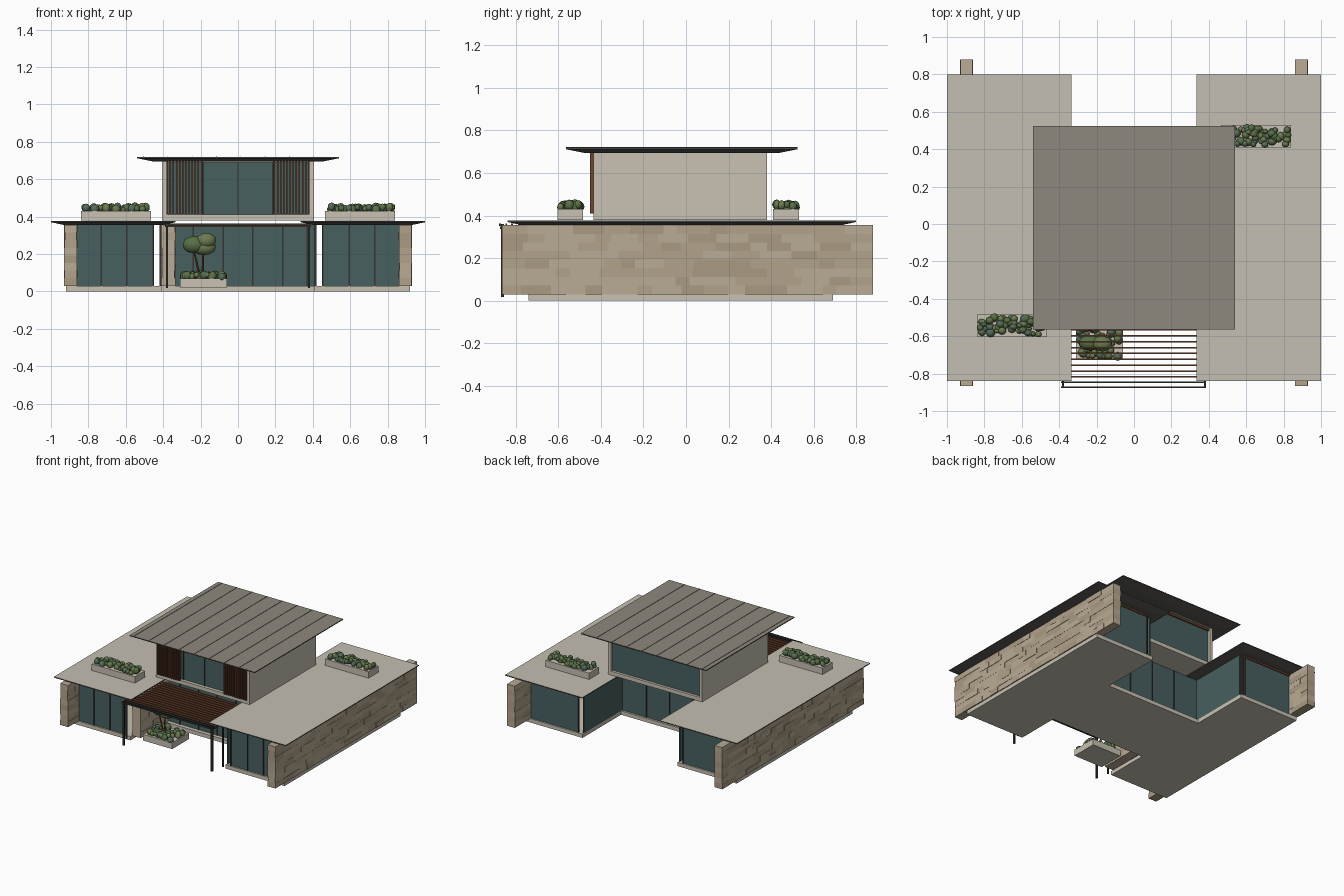
import bpy, bmesh, random
from mathutils import Matrix, Vector

if "Cube" in bpy.data.objects:
    bpy.data.objects.remove(bpy.data.objects["Cube"])

random.seed(4)


def mat(name, r, g, b):
    m = bpy.data.materials.new(name)
    m.diffuse_color = (r, g, b, 1)
    m.use_nodes = True
    m.node_tree.nodes["Principled BSDF"].inputs["Base Color"].default_value = m.diffuse_color
    return m


PLASTER = mat("plaster", .58, .54, .45)
GLASS = mat("glass", .065, .115, .115)
DARK = mat("dark_metal", .035, .035, .032)
WOOD = mat("wood", .15, .06, .028)
ROOF = mat("roof_grey", .27, .25, .205)
PALE = mat("roof_pale", .55, .52, .44)
SOFFIT = mat("soffit", .10, .095, .085)
STONES = [mat("stone_a", .45, .37, .26), mat("stone_b", .40, .33, .23), mat("stone_c", .49, .41, .30)]
GREENS = [mat("leaf_a", .10, .16, .06), mat("leaf_b", .15, .20, .08), mat("leaf_c", .09, .15, .10)]


def add_box(bm, x0, x1, y0, y1, z0, z1, mi=0):
    m = Matrix.Translation(((x0 + x1) / 2, (y0 + y1) / 2, (z0 + z1) / 2)) @ \
        Matrix.Diagonal((x1 - x0, y1 - y0, z1 - z0, 1))
    old = set(bm.faces)
    bmesh.ops.create_cube(bm, size=1, matrix=m)
    for f in bm.faces:
        if f not in old:
            f.material_index = mi


def finish(name, bm, mats, smooth=False):
    me = bpy.data.meshes.new(name)
    for f in bm.faces:
        f.smooth = smooth
    bm.normal_update()
    bm.to_mesh(me)
    bm.free()
    for m in mats:
        me.materials.append(m)
    ob = bpy.data.objects.new(name, me)
    bpy.context.collection.objects.link(ob)
    return ob


def boxes(name, material, *items):
    bm = bmesh.new()
    for b in items:
        add_box(bm, *b)
    return finish(name, bm, [material])


# Thin-edged roof: vertical lip over a soffit that slopes inward
def roof(name, x0, x1, y0, y1, z0, z1, inset, top):
    bm = bmesh.new()
    rings = []
    for d, z in ((inset, z0), (0, z1 - .007), (0, z1)):
        rings.append([bm.verts.new(p) for p in ((x0 + d, y0 + d, z), (x1 - d, y0 + d, z),
                                                (x1 - d, y1 - d, z), (x0 + d, y1 - d, z))])
    bm.faces.new(rings[0][::-1])
    for a, b in zip(rings, rings[1:]):
        for i in range(4):
            j = (i + 1) % 4
            bm.faces.new((a[i], a[j], b[j], b[i]))
    bm.faces.new(rings[2]).material_index = 1
    return finish(name, bm, [SOFFIT, top])


# Coursed stone wall of random-length blocks with slight relief
def stone_wall(name, x0, x1, y0, y1, z0, z1, rows=8):
    bm = bmesh.new()
    h = (z1 - z0) / rows
    for r in range(rows):
        y = y0
        while y < y1 - .001:
            e = y + random.uniform(.06, .17)
            if e > y1 - .05:
                e = y1
            d = random.uniform(0, .004)
            add_box(bm, x0 + d, x1 - d, y, e, z0 + r * h, z0 + (r + 1) * h, random.randrange(3))
            y = e
    return finish(name, bm, STONES)


def blob(bm, c, rx, ry, rz, mi):
    n = len(bm.faces)
    m = Matrix.Translation(c) @ Matrix.Diagonal((rx, ry, rz, 1))
    bmesh.ops.create_icosphere(bm, subdivisions=2, radius=1, matrix=m)
    bm.faces.ensure_lookup_table()
    for f in bm.faces[n:]:
        f.material_index = mi


# Planter trough with a hedge of small rounded shrubs
def planter(name, x0, x1, y0, y1, z0, z1, count):
    boxes(name + "_trough", PLASTER, (x0, x1, y0, y1, z0, z1))
    bm = bmesh.new()
    for i in range(count):
        r = random.uniform(.014, .024)
        c = Vector((random.uniform(x0 + .015, x1 - .015), random.uniform(y0 + .015, y1 - .015),
                    z1 + random.uniform(.004, .022)))
        blob(bm, c, r, r * random.uniform(.8, 1.1), r * random.uniform(1, 1.2), random.randrange(3))
    finish(name + "_shrubs", bm, GREENS, True)


# Two mirrored wings
for s, side in ((-1, "left"), (1, "right")):
    def X(a, b):
        return (s * a, s * b) if s > 0 else (s * b, s * a)
    boxes(side + "_wing_base", PLASTER, (*X(.41, .92), -.74, .69, 0, .03))
    stone_wall(side + "_outer_stone_wall", *X(.86, .93), -.865, .88, .03, .355)
    boxes(side + "_wing_glass", GLASS,
          (*X(.45, .86), -.73, -.72, .03, .357),
          (*X(.45, .86), .67, .68, .03, .357),
          (*X(.41, .418), .19, .67, .03, .357))
    bars = [(*X(x - .004, x + .004), y - .004, y + .004, .03, .357)
            for x in (.452, .595, .73) for y in (-.732,)]
    bars += [(*X(.448, .456), .674, .686, .03, .357)]
    boxes(side + "_wing_mullions", DARK, *bars)
    boxes(side + "_wing_back_header", WOOD, (*X(.45, .86), .68, .688, .342, .357))
    boxes(side + "_wing_corner_post", DARK, (*X(.41, .42), -.785, -.775, .03, .36))
    roof(side + "_wing_roof", *X(.335, 1), -.84, .80, .355, .377, .07, PALE)

# Inner courtyard walls: stone on the left, glass on the right
stone_wall("courtyard_stone_wall", -.41, -.335, -.72, -.34, .03, .355)
boxes("courtyard_side_glass", GLASS, (.41, .418, -.72, -.36, .03, .357))

# Central ground floor
boxes("centre_floor", PLASTER, (-.41, .41, -.40, .215, .0, .03))
boxes("centre_glass", GLASS, (-.335, .41, -.37, -.36, .03, .357), (-.41, .41, .19, .2, .03, .357))
boxes("centre_mullions", DARK,
      *[(x - .004, x + .004, -.376, -.366, .03, .357) for x in (-.24, -.08, .08, .24, .37)],
      *[(x - .004, x + .004, .196, .206, .03, .357) for x in (-.2, 0, .2)])

# Upper storey shell open at front and back
boxes("upper_shell", PLASTER, (-.405, .405, -.435, .38, .38, .41),
      (-.405, -.383, -.435, .38, .41, .70), (.383, .405, -.435, .38, .41, .70),
      (-.383, .383, -.435, .38, .690, .70))
boxes("upper_glass", GLASS, (-.383, .383, -.41, -.40, .41, .69), (-.383, .383, .35, .36, .41, .69))
boxes("upper_mullions", DARK,
      *[(x - .004, x + .004, -.416, -.408, .41, .69) for x in (-.185, 0, .185)])
boxes("upper_back_header", WOOD, (-.383, .383, .36, .37, .675, .69))

# Timber slat screens in front of the upper glass
boxes("slat_screens", WOOD, *[(s * (.195 + i * .0167) - .004, s * (.195 + i * .0167) + .004,
                               -.45, -.43, .41, .695) for s in (-1, 1) for i in range(12)])

# Upper roof with standing seams
roof("upper_roof", -.54, .54, -.565, .525, .695, .719, .085, ROOF)
boxes("roof_seams", ROOF, *[(x - .002, x + .002, -.563, .523, .718, .722)
                            for x in [.015 + .13 * i for i in range(-4, 4)]])

# Pergola over the courtyard
boxes("pergola_slats", WOOD, *[(-.39, .39, y - .004, y + .004, .345, .362)
                               for y in [-.818 + .0315 * i for i in range(13)]])
boxes("pergola_front_beams", DARK, (-.39, .385, -.878, -.870, .350, .362),
      (-.39, .385, -.849, -.841, .350, .362))
boxes("pergola_posts", DARK, *[(s * .38 - .006, s * .38 + .006, -.870, -.856, .018, .36)
                               for s in (-1, 1)])
boxes("pergola_side_beams", DARK, *[(s * .38 - .005, s * .38 + .005, -.875, -.42, .338, .348)
                                    for s in (-1, 1)])

# Planters
planter("left_roof_planter", -.84, -.465, -.605, -.485, .38, .43, 65)
planter("right_roof_planter", .465, .84, .41, .53, .38, .43, 65)
planter("courtyard_planter", -.31, -.06, -.725, -.52, .02, .068, 75)

# Small courtyard tree
bm = bmesh.new()
for a, b in (((-.19, -.63, .06), (-.185, -.635, .25)), ((-.2, -.63, .06), (-.24, -.635, .24))):
    a, b = Vector(a), Vector(b)
    rot = (b - a).to_track_quat('Z', 'Y').to_matrix().to_4x4()
    bmesh.ops.create_cone(bm, cap_ends=True, segments=8, radius1=.007, radius2=.004,
                          depth=(b - a).length, matrix=Matrix.Translation((a + b) / 2) @ rot)
finish("tree_trunks", bm, [WOOD])
bm = bmesh.new()
for c, rx, rz, mi in (((-.235, -.635, .25), .062, .047, 0), ((-.18, -.63, .235), .064, .042, 1),
                      ((-.17, -.64, .272), .055, .042, 1)):
    blob(bm, c, rx, .042, rz, mi)
finish("tree_foliage", bm, GREENS, True)
